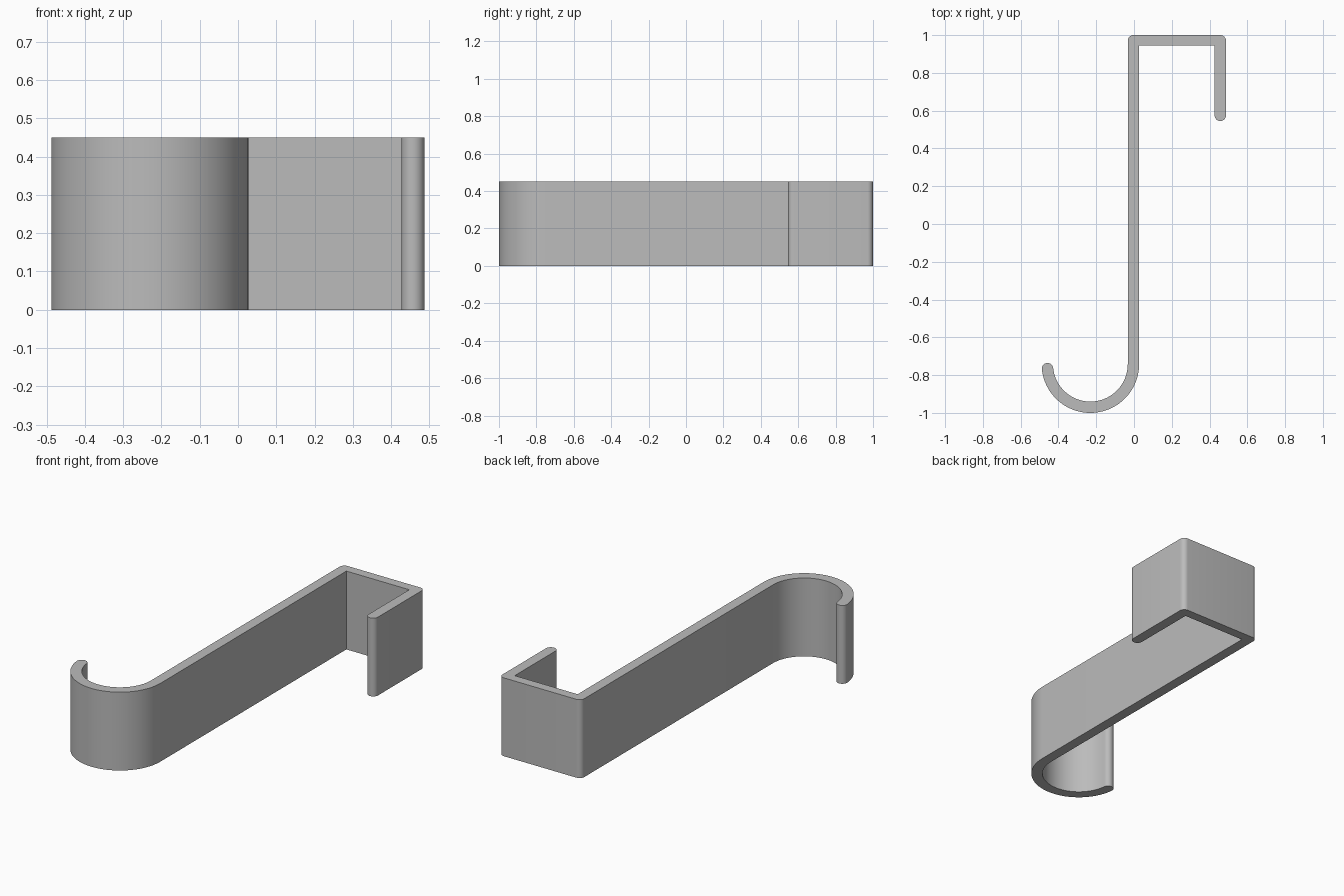
import bpy
import bmesh
from math import cos, sin, radians

cube = bpy.data.objects.get("Cube")
if cube:
    bpy.data.objects.remove(cube, do_unlink=True)

WIDTH = 0.45               # extrusion height of the strip
HALF = 0.03                # half the strip thickness
STEM_X, LEG_X = -0.003, 0.457
TOP_Y = 0.97               # centre line of the short bar
HOOK_X, HOOK_Y, HOOK_R = -0.231, -0.742, 0.228
TIP = 6                    # degrees the hook stops short of a half circle


def arc(cx, cy, r, start, end, steps):
    """Points along an arc, angles in degrees."""
    angles = [radians(start + (end - start) * i / steps) for i in range(steps + 1)]
    return [(cx + r * cos(a), cy + r * sin(a)) for a in angles]


# Strip outline, counter-clockwise
tip_x, tip_y = arc(HOOK_X, HOOK_Y, HOOK_R, TIP - 180, 0, 1)[0]
outline = (
    arc(LEG_X, 0.575, HALF, 180, 360, 16)                        # short leg tip
    + arc(LEG_X, TOP_Y, HALF, 0, 90, 8)                          # outer corners
    + arc(STEM_X, TOP_Y, HALF, 90, 180, 8)
    + arc(HOOK_X, HOOK_Y, HOOK_R - HALF, 0, TIP - 180, 48)       # hook inside
    + arc(tip_x, tip_y, HALF, TIP, TIP + 180, 16)[1:-1]          # hook tip
    + arc(HOOK_X, HOOK_Y, HOOK_R + HALF, TIP - 180, 0, 48)       # hook outside
    + [(STEM_X + HALF, TOP_Y - HALF + 0.005),                    # sharp inner corners
       (LEG_X - HALF, TOP_Y - HALF + 0.005)]
)

# Extrude the outline into the hook
bm = bmesh.new()
face = bm.faces.new([bm.verts.new((x, y, 0)) for x, y in outline])
extruded = bmesh.ops.extrude_face_region(bm, geom=[face], use_keep_orig=True)
top = [v for v in extruded["geom"] if isinstance(v, bmesh.types.BMVert)]
bmesh.ops.translate(bm, verts=top, vec=(0, 0, WIDTH))
bmesh.ops.recalc_face_normals(bm, faces=bm.faces)
mesh = bpy.data.meshes.new("over_door_hook")
bm.to_mesh(mesh)
bm.free()

hook = bpy.data.objects.new("over_door_hook", mesh)
bpy.context.collection.objects.link(hook)

# Plain grey
grey = bpy.data.materials.new("grey")
grey.use_nodes = True
colour = (0.5, 0.5, 0.5, 1)
grey.diffuse_color = colour
grey.node_tree.nodes["Principled BSDF"].inputs["Base Color"].default_value = colour
mesh.materials.append(grey)

# Smooth curves, sharp rims
bpy.ops.object.select_all(action='DESELECT')
hook.select_set(True)
bpy.context.view_layer.objects.active = hook
bpy.ops.object.shade_smooth_by_angle(angle=radians(30))
